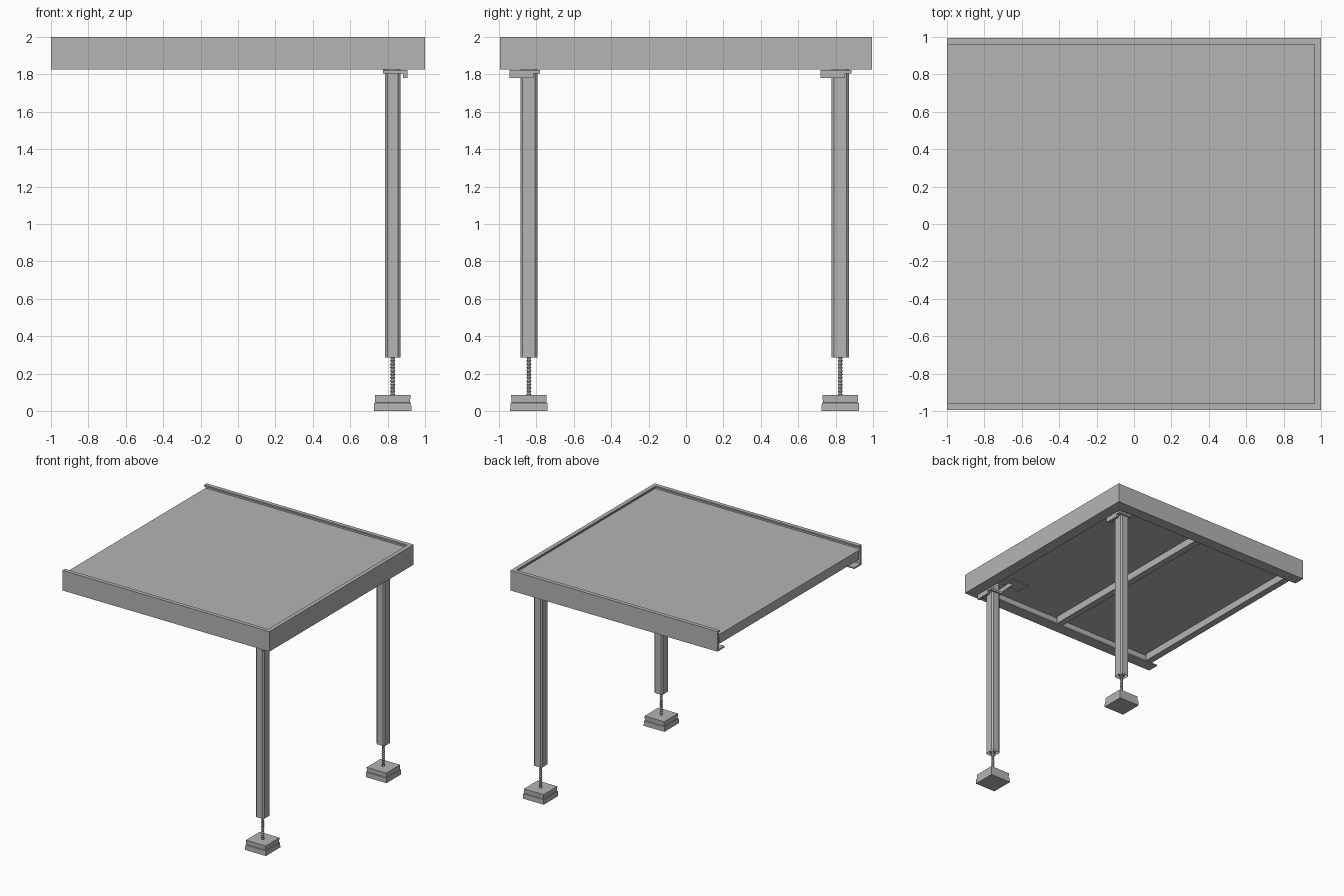
import bpy, bmesh, math
from mathutils import Vector

if "Cube" in bpy.data.objects:
    bpy.data.objects.remove(bpy.data.objects["Cube"], do_unlink=True)

steel = bpy.data.materials.new("grey_steel")
steel.use_nodes = True
GREY = (0.46, 0.46, 0.46, 1)
steel.diffuse_color = GREY
steel.node_tree.nodes["Principled BSDF"].inputs["Base Color"].default_value = GREY


def finish(name, bm):
    bmesh.ops.recalc_face_normals(bm, faces=bm.faces)
    mesh = bpy.data.meshes.new(name)
    bm.to_mesh(mesh)
    bm.free()
    mesh.materials.append(steel)
    obj = bpy.data.objects.new(name, mesh)
    bpy.context.collection.objects.link(obj)
    return obj


def box(name, low, high):
    low, high = Vector(low), Vector(high)
    bm = bmesh.new()
    bmesh.ops.create_cube(bm, size=1)
    for v in bm.verts:
        v.co = (low + high) / 2 + Vector(a * b for a, b in zip(v.co, high - low))
    return finish(name, bm)


def stack(name, rings, sides, x, y, turn=0.0):
    """Closed solid from (radius, height) rings."""
    bm = bmesh.new()
    loops = []
    for r, z in rings:
        loops.append([bm.verts.new((x + r * math.cos(turn + math.tau * i / sides),
                                    y + r * math.sin(turn + math.tau * i / sides), z))
                      for i in range(sides)])
    for a, b in zip(loops, loops[1:]):
        for i in range(sides):
            j = (i + 1) % sides
            bm.faces.new((a[i], a[j], b[j], b[i]))
    bm.faces.new(loops[0])
    bm.faces.new(loops[-1])
    return finish(name, bm)


def strut(name, start, end, width, depth):
    start, end = Vector(start), Vector(end)
    obj = box(name, (-width / 2, -depth / 2, 0), (width / 2, depth / 2, (end - start).length))
    obj.location = start
    obj.rotation_euler = (end - start).to_track_quat('Z', 'Y').to_euler()
    return obj


# Three-sided channel frame, mitred at the two corners and open at one end
EDGE = 0.995
BOTTOM, TOP, T = 1.825, 2.0, 0.012
profile = [(0, BOTTOM), (0.1, BOTTOM), (0.1, BOTTOM + T), (T, BOTTOM + T),
           (T, TOP - T), (0.035, TOP - T), (0.035, TOP), (0, TOP)]
path = [(-1, -EDGE, 0, 1), (1, -EDGE, -1, 1), (1, EDGE, -1, -1), (-1, EDGE, 0, -1)]
bm = bmesh.new()
rings = [[bm.verts.new((x + dx * d, y + dy * d, z)) for d, z in profile]
         for x, y, dx, dy in path]
for a, b in zip(rings, rings[1:]):
    for i in range(len(profile)):
        j = (i + 1) % len(profile)
        bm.faces.new((a[i], a[j], b[j], b[i]))
bm.faces.new(rings[0])
bm.faces.new(rings[-1])
finish("channel_frame", bm)

# Deck panel and the joists beneath it
box("deck_panel", (-1, -0.98, 1.945), (0.985, 0.98, 1.965))
for name, x in (("middle_joist", 0.0), ("end_joist", -0.965)):
    box(name, (x - 0.03, -0.96, 1.88), (x + 0.03, 0.96, 1.944))

# Two identical leg assemblies
LEG_X = 0.827
for side, y in (("front", -0.84), ("back", 0.825)):
    # Square tube, hollow at its lower end
    bm = bmesh.new()
    bmesh.ops.create_cube(bm, size=1)
    for v in bm.verts:
        v.co = (LEG_X + v.co.x * 0.082, y + v.co.y * 0.092, 1.0925 + v.co.z * 1.615)
    upright = [e for e in bm.edges if abs(e.verts[0].co.z - e.verts[1].co.z) > 1]
    bmesh.ops.bevel(bm, geom=upright, offset=0.012, segments=1, affect='EDGES')
    base = min(bm.faces, key=lambda f: f.calc_center_median().z)
    bmesh.ops.inset_region(bm, faces=[base], thickness=0.01)
    for v in base.verts:
        v.co.z += 0.03
    finish(side + "_leg_tube", bm)

    # Threaded adjuster and nut
    thread = []
    for i in range(14):
        z = 0.08 + i * 0.018
        thread += [(0.009, z), (0.014, z + 0.009)]
    stack(side + "_threaded_rod", thread, 10, LEG_X, y)
    stack(side + "_adjuster_nut", [(0.025, 0.29), (0.025, 0.318)], 6, LEG_X, y)

    # Two-layer foot with a step
    root = math.sqrt(2)
    stack(side + "_foot",
          [(0.1 * root, 0), (0.099 * root, 0.043), (0.093 * root, 0.045), (0.095 * root, 0.085)],
          4, LEG_X, y, math.pi / 4)

    # Clamp plates around the leg head
    box(side + "_head_plate", (0.775, y - 0.1, 1.805), (0.903, y + 0.06, 1.8245))
    box(side + "_clamp_bar", (0.882, y - 0.105, 1.78), (0.905, y + 0.025, 1.8235))

    # Short brace to a fixing plate on the deck underside
    strut(side + "_brace", (0.79, y + 0.03, 1.83), (0.68, y + 0.06, 1.94), 0.012, 0.03)
    box(side + "_fixing_plate", (0.55, y + 0.01, 1.936), (0.72, y + 0.13, 1.9445))
